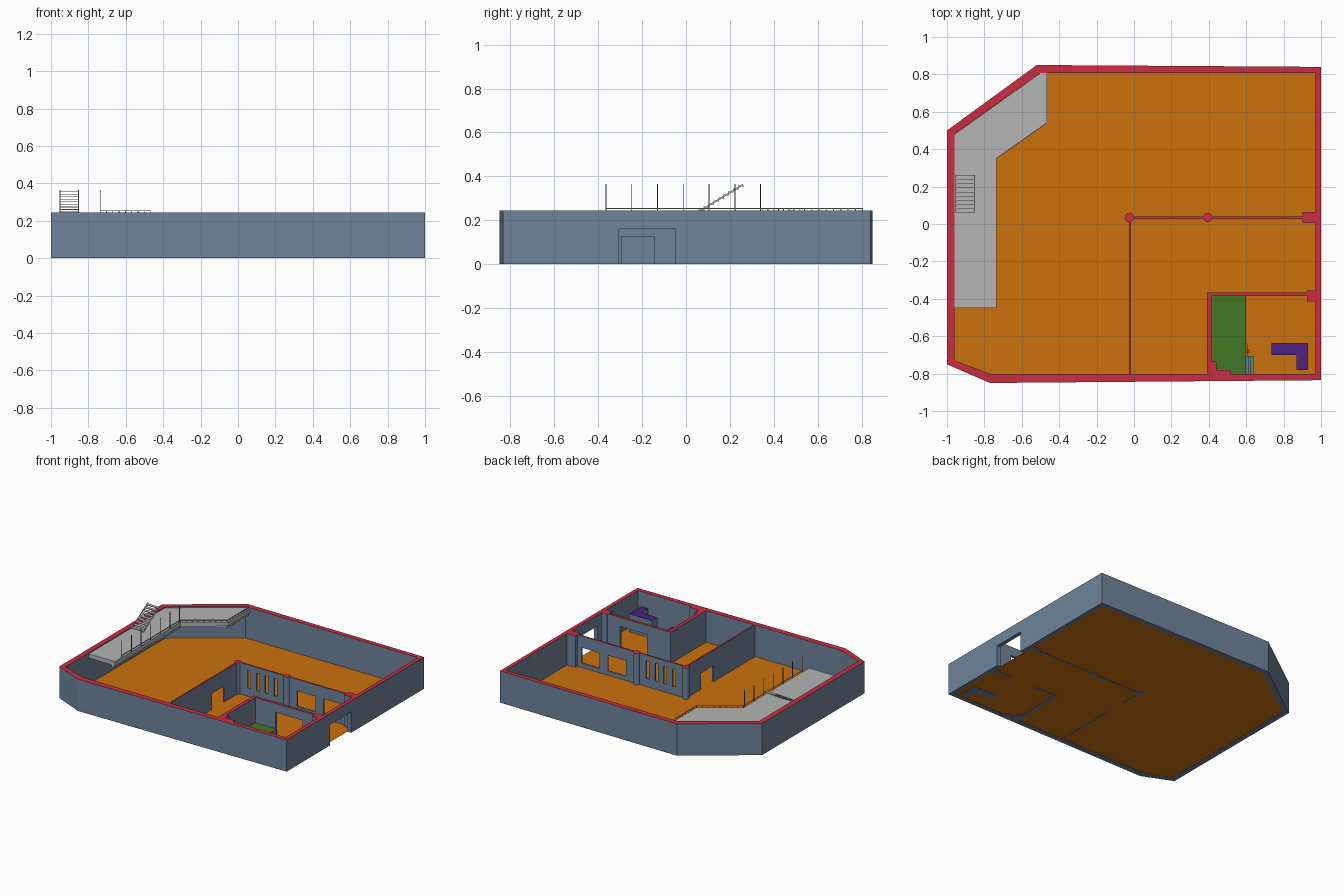
import bpy, bmesh, math
from mathutils import Vector, Matrix

if "Cube" in bpy.data.objects:
    bpy.data.objects.remove(bpy.data.objects["Cube"])

H = 0.245  # wall height


def mat(name, c):
    m = bpy.data.materials.new(name)
    m.diffuse_color = (*c, 1)
    m.use_nodes = True
    m.node_tree.nodes["Principled BSDF"].inputs["Base Color"].default_value = m.diffuse_color
    return m


SLATE = mat("slate wall", (0.16, 0.23, 0.33))
RED = mat("red wall top", (0.60, 0.027, 0.056))
ORANGE = mat("orange floor", (0.60, 0.165, 0.004))
GREY = mat("light grey", (0.46, 0.46, 0.46))
GREEN = mat("green stage", (0.055, 0.185, 0.018))
PURPLE = mat("purple desk", (0.078, 0.016, 0.23))
DARK = mat("dark metal", (0.11, 0.11, 0.11))
TEAL = mat("teal step", (0.10, 0.24, 0.28))


def finish(name, bm, side, top=None):
    bmesh.ops.recalc_face_normals(bm, faces=bm.faces)
    me = bpy.data.meshes.new(name)
    bm.to_mesh(me)
    bm.free()
    ob = bpy.data.objects.new(name, me)
    bpy.context.collection.objects.link(ob)
    me.materials.append(side)
    if top:
        me.materials.append(top)
        paint_top(ob)
    return ob


def paint_top(ob):
    """Second material on the highest upward faces only."""
    zmax = max(v.co.z for v in ob.data.vertices)
    for p in ob.data.polygons:
        p.material_index = int(p.normal.z > 0.9 and p.center.z > zmax - 0.003)


def prism(name, pts, z0, z1, side, top=None):
    bm = bmesh.new()
    f = bm.faces.new([bm.verts.new((x, y, z0)) for x, y in pts])
    r = bmesh.ops.extrude_face_region(bm, geom=[f])
    bmesh.ops.translate(bm, vec=(0, 0, z1 - z0),
                        verts=[g for g in r["geom"] if isinstance(g, bmesh.types.BMVert)])
    return finish(name, bm, side, top)


def box(name, x0, x1, y0, y1, z0, z1, side, top=None):
    return prism(name, [(x0, y0), (x1, y0), (x1, y1), (x0, y1)], z0, z1, side, top)


def bars(name, segs, w, material):
    """Several square bars between point pairs in one object."""
    bm = bmesh.new()
    for a, b in segs:
        a, b = Vector(a), Vector(b)
        d = b - a
        m = (Matrix.Translation((a + b) / 2) @ d.to_track_quat('Z', 'Y').to_matrix().to_4x4()
             @ Matrix.Diagonal((w, w, d.length, 1)))
        bmesh.ops.create_cube(bm, size=1, matrix=m)
    return finish(name, bm, material)


def cut(ob, holes):
    """Cut box openings, then repaint the wall top."""
    for h in holes:
        c = box("opening_cutter", *h, SLATE)
        c.hide_render = True
        md = ob.modifiers.new("opening", 'BOOLEAN')
        md.operation, md.solver, md.object = 'DIFFERENCE', 'EXACT', c
        bpy.context.view_layer.objects.active = ob
        bpy.ops.object.modifier_apply(modifier=md.name)
        bpy.data.objects.remove(c)
    paint_top(ob)


# outer wall ring with entrance
outer = [(-1, .5), (-.52, .85), (1, .84), (1, -.835), (-.77, -.85), (-1, -.75)]
inner = [(-.96, .482), (-.5, .808), (.97, .808), (.97, -.803), (-.762, -.803), (-.96, -.73)]
bm = bmesh.new()
rings = [[bm.verts.new((x, y, z)) for x, y in pts]
         for pts, z in ((outer, 0), (outer, H), (inner, H), (inner, 0))]
for k in range(4):
    a, b = rings[k], rings[(k + 1) % 4]
    for i in range(6):
        j = (i + 1) % 6
        bm.faces.new((a[i], a[j], b[j], b[i]))
shell = finish("outer_wall", bm, SLATE, RED)
cut(shell, [(.94, 1.05, -.305, -.05, -.1, .16)])

# floor
bm = bmesh.new()
bm.faces.new([bm.verts.new((x, y, .002)) for x, y in reversed(inner)])
floor = finish("floor", bm, ORANGE)
if floor.data.polygons[0].normal.z < 0:
    floor.data.flip_normals()

# thin partitions with door, slits and windows
side_wall = box("door_partition", -.028, -.016, -.803, .03, 0, H, SLATE, RED)
cut(side_wall, [(-.1, .1, -.295, -.145, -.1, .125)])
win_wall = box("window_partition", -.02, .92, .028, .04, 0, H, SLATE, RED)
cut(win_wall, [(x - .013, x + .013, -.1, .1, .065, .2) for x in (.075, .15, .225, .30)]
    + [(x, x + .155, -.1, .1, .035, .155) for x in (.485, .71)])

# columns and wall piers
for i, x in enumerate((-.025, .395)):
    prism(f"round_column_{i}", [(x + .025 * math.cos(t * math.pi / 10),
                                 .035 + .025 * math.sin(t * math.pi / 10)) for t in range(20)],
          0, H, SLATE, RED)
box("window_wall_pier", .9, .972, .005, .065, 0, H, SLATE, RED)
box("room_pier", .925, .972, -.415, -.355, 0, H, SLATE, RED)

# corner room walls, one L shaped piece with a wide doorway
room = prism("room_wall", [(.39, -.803), (.39, -.365), (.96, -.365), (.96, -.385),
                           (.417, -.385), (.417, -.803)], 0, H, SLATE, RED)
cut(room, [(.59, .82, -.5, -.3, -.1, .175)])
prism("room_corner_pier", [(.415, -.805), (.515, -.805), (.515, -.78), (.44, -.78),
                           (.44, -.735), (.415, -.735)], 0, H, SLATE, RED)

# stage, steps and handrail post
box("stage", .417, .6, -.803, -.385, .003, .05, SLATE, GREEN)
for i in range(3):
    box(f"stage_step_{i}", .6 + i * .013, .613 + i * .013, -.803, -.705,
        .003, .04 - i * .012, SLATE, TEAL)
bars("stage_handrail", [((.605, -.7, .05), (.605, -.7, .1)), ((.605, -.7, .1), (.605, -.64, .1)),
                        ((.605, -.64, .05), (.605, -.64, .1))], .004, DARK)
box("handrail_cap", .607, .618, -.69, -.67, .003, .06, SLATE, RED)

# L shaped desk
prism("desk", [(.735, -.635), (.93, -.635), (.93, -.78), (.87, -.78), (.87, -.7), (.735, -.7)],
      0, .14, SLATE, PURPLE)

# upper gallery with an edge beam beneath
prism("gallery", [(-.959, .48), (-.5, .807), (-.465, .807), (-.465, .54), (-.735, .35),
                  (-.735, -.45), (-.959, -.45)], .205, .238, GREY)
prism("gallery_beam", [(-.745, -.45), (-.745, .356), (-.475, .546), (-.475, .807),
                       (-.495, .807), (-.495, .557), (-.765, .367), (-.765, -.45)],
      .185, .206, GREY)

# gallery railing: tall posts, then a low toe rail with short pegs
posts = [((-.737, -.365 + i * .1175, .238), (-.737, -.365 + i * .1175, .365)) for i in range(7)]
bars("railing_posts", posts, .004, DARK)
path = [(-.737, -.365, .253), (-.737, .35, .253), (-.467, .54, .253), (-.467, .805, .253)]
bars("toe_rail", list(zip(path, path[1:])), .004, GREY)
pegs = []
for a, b in zip(path[1:], path[2:]):
    for i in range(9):
        p = Vector(a).lerp(Vector(b), i / 8)
        pegs.append(((p.x, p.y, .236), (p.x, p.y, .255)))
bars("toe_rail_pegs", pegs, .004, GREY)

# open stair rising from the gallery
lo, hi = Vector((0, .06, .24)), Vector((0, .26, .362))
bars("stair_stringers", [((x, lo.y, lo.z), (x, hi.y, hi.z)) for x in (-.952, -.852)], .006, GREY)
for i in range(9):
    p = lo.lerp(hi, (i + .5) / 9)
    box(f"stair_tread_{i}", -.952, -.852, p.y - .013, p.y + .013, p.z - .002, p.z + .002, GREY)
